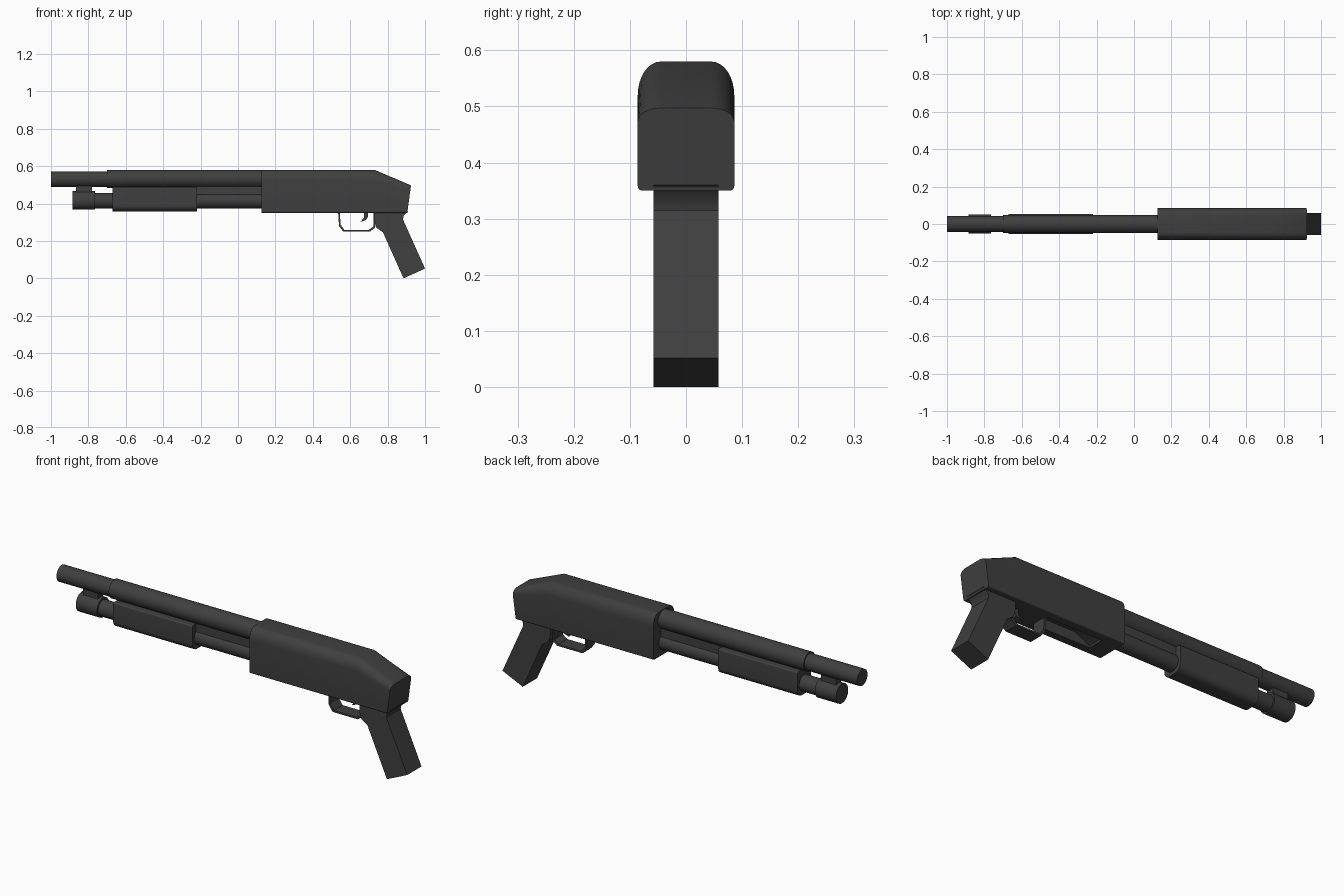
import bpy, bmesh, math
from mathutils import Vector

if "Cube" in bpy.data.objects:
    bpy.data.objects.remove(bpy.data.objects["Cube"])

metal = bpy.data.materials.new("dark_grey")
metal.diffuse_color = (0.05, 0.05, 0.05, 1)
metal.use_nodes = True
metal.node_tree.nodes["Principled BSDF"].inputs["Base Color"].default_value = metal.diffuse_color


def finish(name, bm, angle=35):
    bmesh.ops.recalc_face_normals(bm, faces=bm.faces)
    me = bpy.data.meshes.new(name)
    bm.to_mesh(me)
    bm.free()
    me.materials.append(metal)
    ob = bpy.data.objects.new(name, me)
    bpy.context.collection.objects.link(ob)
    smooth(ob, angle)
    return ob


def smooth(ob, angle=35):
    bpy.ops.object.select_all(action='DESELECT')
    ob.select_set(True)
    bpy.context.view_layer.objects.active = ob
    bpy.ops.object.shade_smooth_by_angle(angle=math.radians(angle))


def loft(name, sections):
    """Skin a list of closed sections with equal point counts and cap the ends."""
    bm = bmesh.new()
    rings = [[bm.verts.new(p) for p in s] for s in sections]
    n = len(rings[0])
    for a, b in zip(rings, rings[1:]):
        for i in range(n):
            j = (i + 1) % n
            bm.faces.new((a[i], a[j], b[j], b[i]))
    bm.faces.new(rings[0])
    bm.faces.new(rings[-1][::-1])
    return finish(name, bm)


def rod(name, x0, x1, z, r, n=32):
    ring = [(r * math.cos(2 * math.pi * i / n), z + r * math.sin(2 * math.pi * i / n)) for i in range(n)]
    return loft(name, [[(x, y, h) for y, h in ring] for x in (x0, x1)])


def plate(name, outline, w):
    """Extrude a side outline (x, z) to half width w."""
    return loft(name, [[(x, s * w, z) for x, z in outline] for s in (-1, 1)])


def box(name, x0, x1, w, z0, z1):
    return plate(name, [(x0, z0), (x1, z0), (x1, z1), (x0, z1)], w)


def rounded(w, z0, z1, top, bottom, n=8):
    """Rounded rectangle in y, z; top and bottom are (y radius, z radius)."""
    half = []
    for i in range(n + 1):
        a = math.pi / 2 * i / n
        half.append((w - bottom[0] * (1 - math.sin(a)), z0 + bottom[1] * (1 - math.cos(a))))
    for i in range(n + 1):
        a = math.pi / 2 * i / n
        half.append((w - top[0] * (1 - math.cos(a)), z1 - top[1] * (1 - math.sin(a))))
    return half + [(-y, z) for y, z in reversed(half)]


# Barrel and magazine tube
rod("barrel", -1.0, -0.68, 0.53, 0.042)
rod("barrel_sleeve", -0.70, 0.14, 0.531, 0.048)
rod("magazine_tube", -0.88, 0.14, 0.415, 0.041)
rod("magazine_cap", -0.885, -0.765, 0.417, 0.05)
box("barrel_band", -0.865, -0.78, 0.02, 0.44, 0.51)
box("tube_rib", -0.23, 0.14, 0.025, 0.42, 0.51)

# Pump grip
pump = rounded(0.054, 0.358, 0.488, (0.008, 0.008), (0.034, 0.034))
loft("pump_grip", [[(x, y, z) for y, z in pump] for x in (-0.67, -0.22)])

# Receiver with sloped rear
main = rounded(0.086, 0.35, 0.58, (0.041, 0.06), (0.008, 0.008))
tail = rounded(0.086, 0.35, 0.497, (0.041, 0.024), (0.008, 0.008))
receiver = loft("receiver", [
    [(0.125, y, z) for y, z in main],
    [(0.73, y, z) for y, z in main],
    [(0.905 + 0.02 * (z - 0.35) / 0.147, y, z) for y, z in tail]])

# Loading port cut into the underside
cutter = plate("port_cutter", [(0.22, 0.30), (0.53, 0.30), (0.53, 0.40), (0.30, 0.40), (0.22, 0.36)], 0.042)
cut = receiver.modifiers.new("loading_port", 'BOOLEAN')
cut.object = cutter
cut.operation = 'DIFFERENCE'
cut.solver = 'EXACT'
bpy.context.view_layer.objects.active = receiver
bpy.ops.object.modifier_apply(modifier=cut.name)
bpy.data.objects.remove(cutter)
smooth(receiver)

# Pistol grip
plate("pistol_grip", [(0.727, 0.36), (0.73, 0.30), (0.738, 0.272), (0.775, 0.246), (0.885, 0.0),
                      (1.0, 0.052), (0.882, 0.315), (0.886, 0.335), (0.91, 0.36)], 0.058)

# Trigger guard: an open strip with constant thickness
path = [(0.535, 0.36), (0.54, 0.28), (0.562, 0.25), (0.705, 0.25), (0.732, 0.27), (0.735, 0.36)]
centre = Vector((0.635, 0.36))
inner = [(centre.x + (x - centre.x) * 0.91, 0.36 - (0.36 - z) * 0.92) for x, z in path]
bm = bmesh.new()
rows = [[bm.verts.new((x, s * 0.036, z)) for x, z in line]
        for line, s in ((path, -1), (path, 1), (inner, 1), (inner, -1))]
for k in range(4):
    a, b = rows[k], rows[(k + 1) % 4]
    for i in range(len(path) - 1):
        bm.faces.new((a[i], a[i + 1], b[i + 1], b[i]))
for i in (0, -1):
    bm.faces.new([r[i] for r in rows])
finish("trigger_guard", bm, 30)

# Trigger
plate("trigger", [(0.675, 0.36), (0.674, 0.325), (0.655, 0.302), (0.685, 0.312), (0.695, 0.33), (0.697, 0.36)], 0.014)
